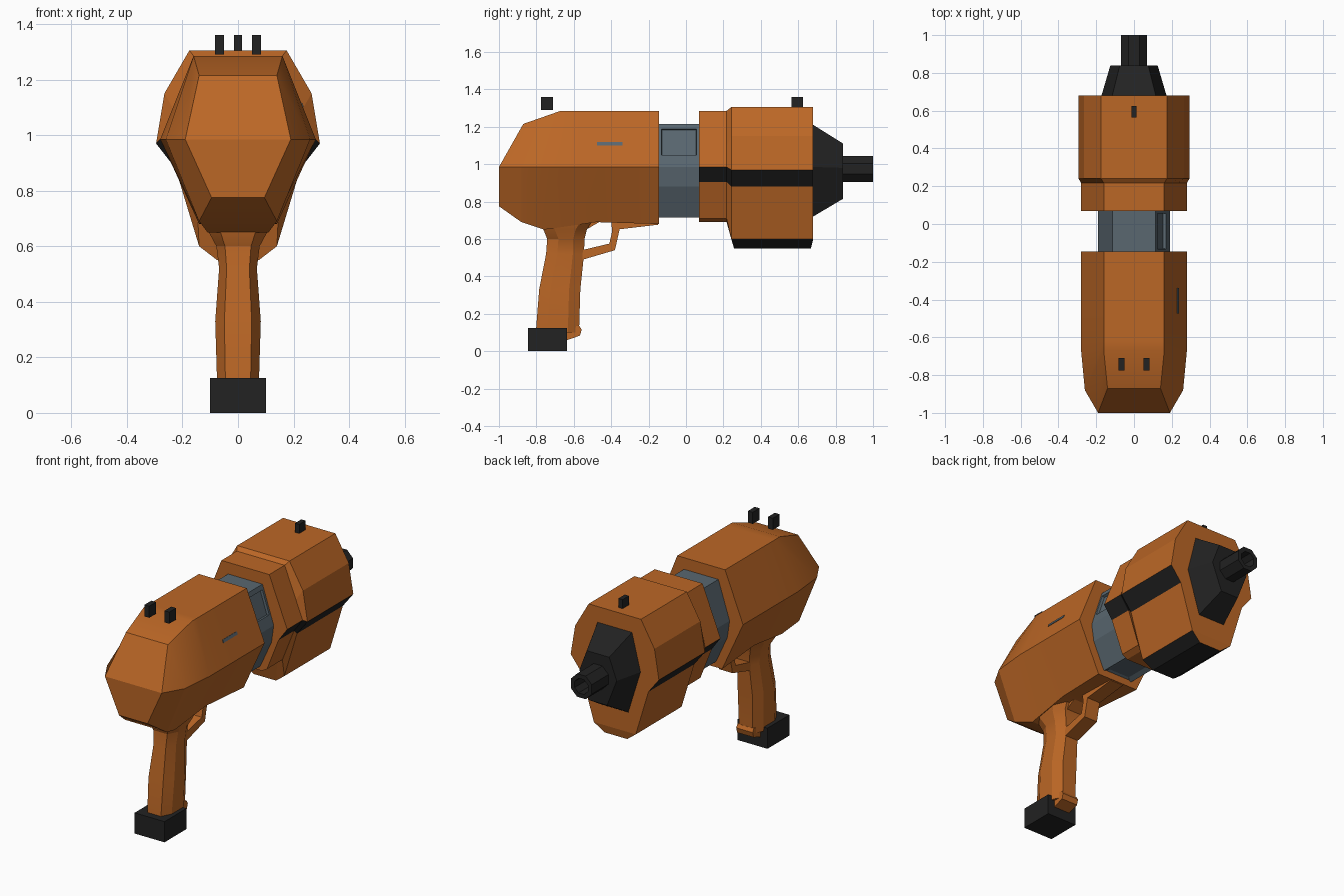
import bpy, bmesh, math
from mathutils import Vector

if "Cube" in bpy.data.objects:
    bpy.data.objects.remove(bpy.data.objects["Cube"])


def material(name, rgb):
    m = bpy.data.materials.new(name)
    m.diffuse_color = (*rgb, 1)
    m.use_nodes = True
    m.node_tree.nodes["Principled BSDF"].inputs["Base Color"].default_value = m.diffuse_color
    return m


ORANGE = material("orange shell", (0.50, 0.135, 0.019))
BLACK = material("black rubber", (0.016, 0.016, 0.016))
GREY = material("blue grey metal", (0.10, 0.135, 0.16))


def finish(name, bm, mats, smooth=True):
    bmesh.ops.recalc_face_normals(bm, faces=bm.faces)
    me = bpy.data.meshes.new(name)
    bm.to_mesh(me)
    bm.free()
    for m in mats:
        me.materials.append(m)
    ob = bpy.data.objects.new(name, me)
    bpy.context.collection.objects.link(ob)
    if smooth:
        bpy.ops.object.select_all(action='DESELECT')
        ob.select_set(True)
        bpy.context.view_layer.objects.active = ob
        bpy.ops.object.shade_smooth_by_angle(angle=math.radians(22))
    return ob


def loft(rings, rule=None):
    """Skin mirrored half outlines (right side points); rule(segment, band) picks a material."""
    bm = bmesh.new()
    n = len(rings[0])
    loops = []
    for half in rings:
        right = [bm.verts.new(p) for p in half]
        left = [bm.verts.new((-x, y, z)) for x, y, z in half]
        loops.append(right + left[::-1])
    for s, (a, b) in enumerate(zip(loops, loops[1:])):
        for i in range(2 * n):
            j = (i + 1) % (2 * n)
            f = bm.faces.new((a[i], a[j], b[j], b[i]))
            band = i if i < n else 2 * n - 2 - i   # -1 is the top band
            f.material_index = rule(s, band) if rule else 0
    for lp in (loops[0], loops[-1]):
        for i in range(n - 1):
            bm.faces.new((lp[i], lp[i + 1], lp[2 * n - 2 - i], lp[2 * n - 1 - i]))
    return bm


def box(name, lo, hi, mat):
    bm = bmesh.new()
    bmesh.ops.create_cube(bm, size=1)
    for v in bm.verts:
        v.co = Vector([(l + h) / 2 + c * (h - l) for l, h, c in zip(lo, hi, v.co)])
    return finish(name, bm, [mat], False)


def prism(name, outline, half_width, mat):
    """Extrude a side outline (y, z) across x."""
    bm = bmesh.new()
    f = bm.faces.new([bm.verts.new((-half_width, y, z)) for y, z in outline])
    ext = bmesh.ops.extrude_face_region(bm, geom=[f])["geom"]
    bmesh.ops.translate(bm, vec=(2 * half_width, 0, 0),
                        verts=[g for g in ext if isinstance(g, bmesh.types.BMVert)])
    bmesh.ops.triangulate(bm, faces=[f for f in bm.faces if len(f.verts) > 4])
    return finish(name, bm, [mat], False)


# rear housing: faceted hexagonal shell tapering to the back
finish("rear_housing", loft([
    [(.14, -.87, 1.215), (.19, -1, .985), (.095, -1, .775)],
    [(.16, -.67, 1.285), (.26, -.88, .985), (.14, -.88, .69)],
    [(.16, -.62, 1.285), (.28, -.67, .985), (.11, -.76, .65)],
    [(.16, -.45, 1.285), (.28, -.45, .985), (.12, -.48, .69)],
    [(.16, -.145, 1.285), (.28, -.145, .985), (.14, -.145, .68)],
]), [ORANGE])

# middle ring with a recessed window on the right and a recess underneath
ring = [(.115, 1.215), (.19, .985), (.175, .88), (.10, .715)]
bm = loft([[(x, y, z) for x, z in ring] for y in (-.16, .085)])
bmesh.ops.recalc_face_normals(bm, faces=bm.faces)
for f in list(bm.faces):
    c = f.calc_center_median()
    if abs(c.y + .0375) > .05:
        continue
    if c.z < .72:
        bmesh.ops.inset_region(bm, faces=[f], thickness=.04, depth=-.015)
    elif c.x > .1 and c.z > 1.05:
        bmesh.ops.inset_region(bm, faces=[f], thickness=.04, depth=0)
        for v in f.verts:                       # shorten the window
            if v.co.z < 1.1:
                v.co += Vector((-.012, 0, .037))
        bmesh.ops.inset_region(bm, faces=[f], thickness=.003, depth=-.015)
finish("middle_ring", bm, [GREY], False)

# front housing: narrow collar stepping out to the large fore-end
collar = [(.16, 1.285), (.235, 1.098), (.28, .985), (.222, .905), (.145, .71), (.11, .69)]
fore = [(.175, 1.305), (.265, 1.15), (.295, .97), (.225, .88), (.14, .60), (.075, .55)]


def front_rule(seg, band):
    stripe = band == 2
    underside = band in (4, 5) and seg >= 2
    return 1 if stripe or underside else 0


finish("front_housing", loft([
    [(x, .07, z) for x, z in collar],
    [(x, .217, z) for x, z in collar],
    [(x, .257 if z < .56 else .242, z) for x, z in fore],
    [(x, .668 if z < .56 else .68, z) for x, z in fore],
], front_rule), [ORANGE, BLACK], False)

# muzzle cone
finish("muzzle_cone", loft([
    [(.115, .67, 1.215), (.175, .67, .985), (.09, .67, .715)],
    [(.115, .68, 1.21), (.172, .68, .985), (.09, .68, .72)],
    [(.075, .84, 1.11), (.125, .84, .98), (.06, .84, .815)],
]), [BLACK], False)

# octagonal barrel with a bore
bm = bmesh.new()
loops = []
for r, y in ((.0755, .82), (.0755, 1), (.048, 1), (.048, .88)):
    loops.append([bm.verts.new((r * math.cos(a), y, .975 + r * math.sin(a)))
                  for a in (math.pi / 8 + k * math.pi / 4 for k in range(8))])
for a, b in zip(loops, loops[1:]):
    for i in range(8):
        bm.faces.new((a[i], a[i - 1], b[i - 1], b[i]))
bm.faces.new(loops[0])
bm.faces.new(loops[-1])
finish("barrel", bm, [BLACK], False)

# grip: chamfered sections of (height, back, front, half width)
grip = [(.70, -.77, -.50, .12), (.65, -.762, -.53, .105), (.60, -.742, -.543, .078),
        (.52, -.748, -.545, .068), (.33, -.785, -.565, .082), (.10, -.803, -.572, .075)]
finish("grip", loft([
    [(.6 * w, b, z), (w, b + .06, z), (w, f - .06, z), (.6 * w, f, z)]
    for z, b, f, w in grip]), [ORANGE])
prism("grip_lip", [(-.66, .06), (-.635, .06), (-.567, .083), (-.558, .115),
                   (-.57, .135), (-.66, .135)], .055, ORANGE)
box("grip_base", (-.1, -.845, 0), (.1, -.635, .125), BLACK)

# trigger guard and the web behind it
prism("trigger_guard", [(-.57, .488), (-.55, .49), (-.38, .54), (-.355, .652), (-.15, .676),
                        (-.15, .70), (-.40, .70), (-.395, .64), (-.41, .575),
                        (-.545, .543), (-.57, .543)], .045, ORANGE)
prism("guard_web", [(-.57, .60), (-.545, .60), (-.53, .652), (-.465, .69), (-.57, .70)],
      .05, ORANGE)

# sights
for side, x in (("left", -.067), ("right", .067)):
    box("rear_sight_" + side, (x - .016, -.775, 1.29), (x + .016, -.71, 1.36), BLACK)
box("front_sight", (-.014, .565, 1.295), (.014, .625, 1.36), BLACK)

# thin indicator slot on the right flank
slot = box("side_slot", (-.003, -.475, -.009), (.003, -.34, .009), GREY)
slot.location = (.231, 0, 1.108)
slot.rotation_euler = (0, -math.atan2(.12, .30), 0)
